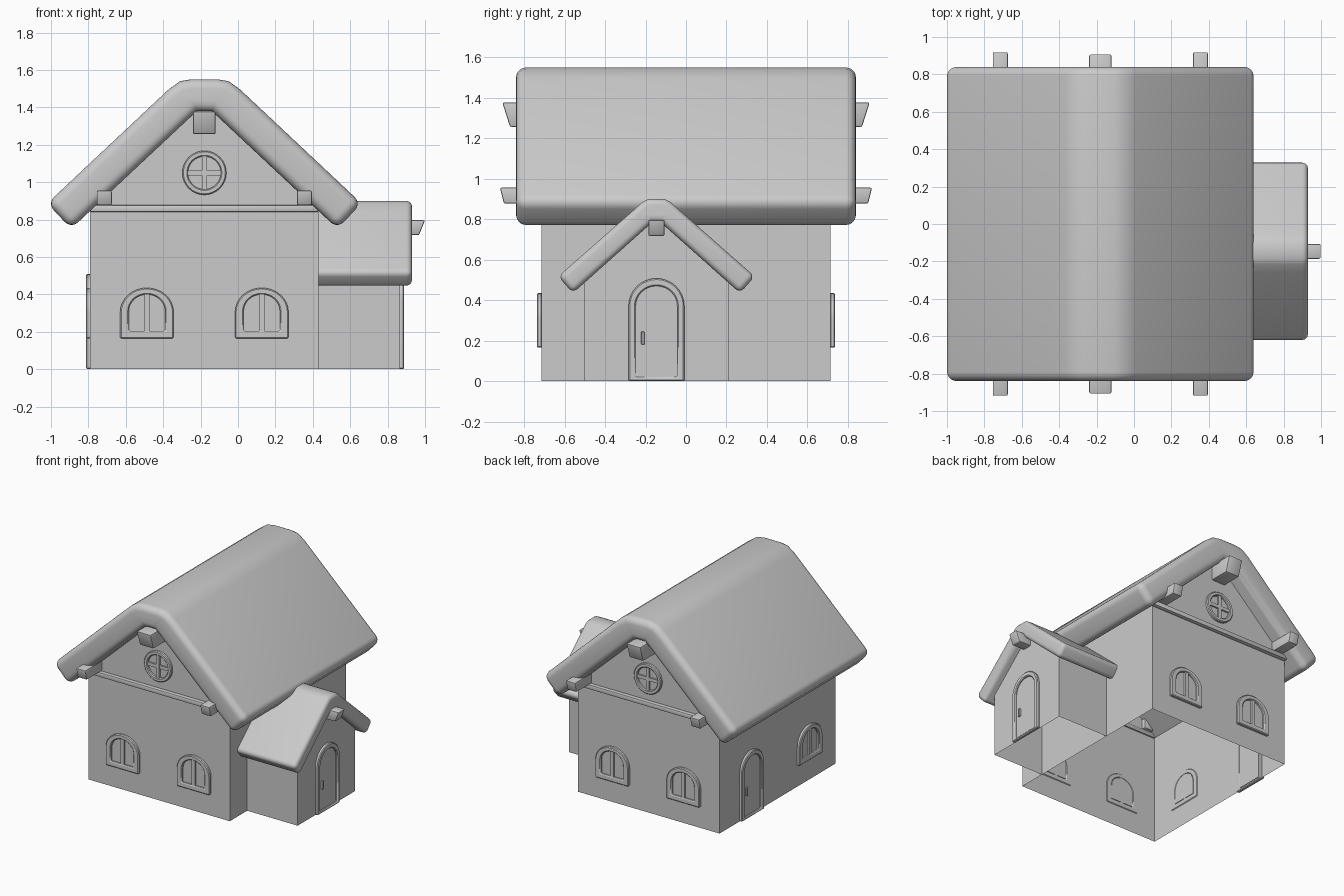
import bpy, bmesh, math
from mathutils import Matrix, Vector

if "Cube" in bpy.data.objects:
    bpy.data.objects.remove(bpy.data.objects["Cube"])

FRONT, BACK, RIGHT, LEFT = 0, math.pi, math.pi / 2, -math.pi / 2


def finish(name, bm, origin, angle, bevel=0, segs=1, closed=True):
    """Bevel sharp edges, place local (u, depth, v) geometry on a wall, add the object."""
    if closed:
        bmesh.ops.recalc_face_normals(bm, faces=bm.faces)
    if bevel:
        edges = [e for e in bm.edges if len(e.link_faces) == 2
                 and e.calc_face_angle(0) > math.radians(50)]
        bmesh.ops.bevel(bm, geom=edges, offset=bevel, segments=segs, profile=0.5,
                        affect='EDGES', clamp_overlap=True)
    bm.transform(Matrix.Translation(Vector(origin)) @ Matrix.Rotation(angle, 4, 'Z'))
    bmesh.ops.recalc_face_normals(bm, faces=bm.faces)
    me = bpy.data.meshes.new(name)
    bm.to_mesh(me)
    bm.free()
    ob = bpy.data.objects.new(name, me)
    bpy.context.collection.objects.link(ob)
    bpy.ops.object.select_all(action='DESELECT')
    ob.select_set(True)
    bpy.context.view_layer.objects.active = ob
    bpy.ops.object.shade_smooth_by_angle(angle=math.radians(35))
    return ob


def loop_verts(bm, pts, d):
    return [bm.verts.new((u, -d, v)) for u, v in pts]


def prism(name, pts, d0, d1, origin, angle, bevel=0, segs=1):
    bm = bmesh.new()
    a, b = loop_verts(bm, pts, d0), loop_verts(bm, pts, d1)
    n = len(pts)
    bm.faces.new(a)
    bm.faces.new(b)
    for i in range(n):
        j = (i + 1) % n
        bm.faces.new((a[i], a[j], b[j], b[i]))
    return finish(name, bm, origin, angle, bevel, segs)


def ring(name, outer, inner, d0, d1, origin, angle, bevel=0.006):
    bm = bmesh.new()
    loops = [loop_verts(bm, p, d) for p, d in
             ((outer, d0), (outer, d1), (inner, d1), (inner, d0))]
    n = len(outer)
    for k in range(4):
        a, b = loops[k], loops[(k + 1) % 4]
        for i in range(n):
            j = (i + 1) % n
            bm.faces.new((a[i], a[j], b[j], b[i]))
    return finish(name, bm, origin, angle, bevel)


def rect(u0, u1, v0, v1):
    return [(u0, v0), (u1, v0), (u1, v1), (u0, v1)]


def arch(half, bottom, spring, rise, n=16):
    arc = [(half * math.cos(math.pi * i / n), spring + rise * math.sin(math.pi * i / n))
           for i in range(n + 1)]
    return [(-half, bottom), (half, bottom)] + arc


def circle(r, v, n=32):
    return [(r * math.cos(2 * math.pi * i / n), v + r * math.sin(2 * math.pi * i / n))
            for i in range(n)]


def mirrored(half):
    """Close a right-half profile (outer apex to inner apex) into a symmetric loop."""
    return half + [(-u, v) for u, v in reversed(half)]


def wall_shell(name, half, eave, apex, d0, d1, origin, angle):
    """Gabled walls, open at the bottom and under the roof."""
    bm = bmesh.new()
    pts = [(-half, 0), (half, 0), (half, eave), (0, apex), (-half, eave)]
    a, b = loop_verts(bm, pts, d0), loop_verts(bm, pts, d1)
    bm.faces.new(a)
    bm.faces.new(b)
    for i, j in ((1, 2), (4, 0)):
        bm.faces.new((a[i], a[j], b[j], b[i]))
    finish(name, bm, origin, angle, closed=False)


def beam(name, u, half, v0, v1, start, d_low, d_top, origin, angle):
    """Beam end with a slanted outer face."""
    bm = bmesh.new()
    bmesh.ops.create_cube(bm, size=1)
    for v in bm.verts:
        top = v.co.z > 0
        d = start if v.co.y > 0 else (d_top if top else d_low)
        v.co = (u + math.copysign(half, v.co.x), -d, v1 if top else v0)
    finish(name, bm, origin, angle, 0.008, 2)


def window(name, origin, angle):
    inner = arch(0.097, 0.205, 0.31, 0.09)
    ring(name + "_frame", arch(0.143, 0.165, 0.305, 0.13), inner, -0.005, 0.022, origin, angle)
    prism(name + "_pane", inner, -0.005, 0.004, origin, angle)
    prism(name + "_bar", rect(-0.014, 0.014, 0.2, 0.405), -0.004, 0.018, origin, angle)


def door(name, origin, angle):
    inner = arch(0.103, 0.02, 0.37, 0.1)
    ring(name + "_frame", arch(0.138, 0, 0.37, 0.138), inner, -0.005, 0.022, origin, angle)
    prism(name + "_panel", inner, -0.005, 0.008, origin, angle)
    prism(name + "_handle", rect(-0.076, -0.058, 0.18, 0.245), 0, 0.022, origin, angle, 0.004)


# Main body and side annex
CX, PY = -0.18, -0.146
wall_shell("main_walls", 0.61, 0.87, 1.43, -0.715, 0.715, (CX, 0, 0), FRONT)
wall_shell("annex_walls", 0.355, 0.51, 0.82, 0.43, 0.866, (0, PY, 0), RIGHT)

# Thick rounded roofs
main_half = [(0.07, 1.55), (0.13, 1.54), (0.19, 1.497), (0.84, 0.887),
             (0.712, 0.751), (0.04, 1.38)]
prism("main_roof", mirrored(main_half), -0.84, 0.84, (CX, 0, 0), FRONT, 0.05, 5)
annex_half = [(0.04, 0.9), (0.07, 0.885), (0.115, 0.844), (0.486, 0.517),
              (0.413, 0.435), (0.02, 0.785)]
prism("annex_roof", mirrored(annex_half), 0.40, 0.93, (0, PY, 0), RIGHT, 0.03, 5)

# Gable ends: trim, beams, round window and two arched windows
for side, ang, y in (("front", FRONT, -0.715), ("back", BACK, 0.715)):
    o = (CX, y, 0)
    prism(side + "_trim", rect(-0.61, 0.61, 0.84, 0.877), -0.01, 0.03, o, ang, 0.008, 2)
    beam(side + "_ridge_beam", 0, 0.06, 1.257, 1.377, -0.03, 0.155, 0.193, o, ang)
    for tag, s in (("left", -1), ("right", 1)):
        beam(f"{side}_{tag}_eave_beam", s * 0.535, 0.04, 0.877, 0.956,
             -0.03, 0.185, 0.205, o, ang)
        window(f"{side}_{tag}_window", (CX + s * 0.307, y, 0), ang)
    inner = circle(0.088, 1.05)
    ring(side + "_round_window_frame", circle(0.118, 1.05), inner, -0.005, 0.022, o, ang)
    prism(side + "_round_window_pane", inner, -0.005, 0.004, o, ang)
    prism(side + "_round_window_upright", rect(-0.013, 0.013, 0.957, 1.143),
          -0.004, 0.018, o, ang)
    prism(side + "_round_window_crossbar", rect(-0.093, 0.093, 1.037, 1.063),
          -0.004, 0.017, o, ang)

# Annex door and beam, left wall door and window
door("annex_door", (0.866, PY, 0), RIGHT)
beam("annex_beam", 0, 0.04, 0.717, 0.797, 0.84, 0.968, 1.0, (0, PY, 0), RIGHT)
door("left_door", (-0.79, 0.33, 0), LEFT)
window("left_window", (-0.79, -0.385, 0), LEFT)
